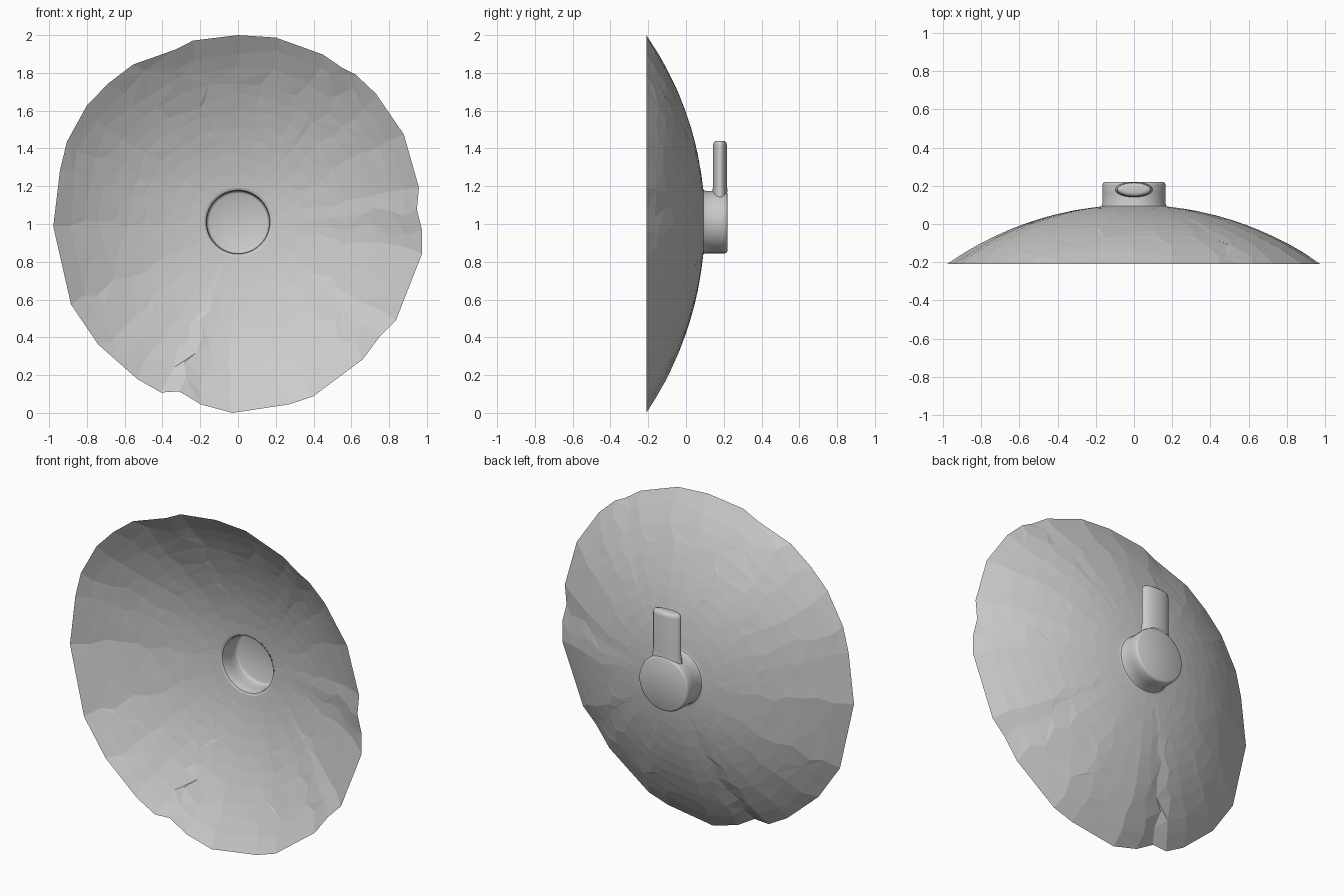
import bpy, bmesh, random
from math import sin, cos, atan2, sqrt, tau, radians

if "Cube" in bpy.data.objects:
    bpy.data.objects.remove(bpy.data.objects["Cube"])

random.seed(4)
CUP_Z, CUP_R = 1.01, 0.165


def loft(name, rings, cap=False, triangles=False, smooth=True):
    """Join equal-length closed rings of points into a surface; cap the last ring if asked."""
    bm = bmesh.new()
    loops = [[bm.verts.new(p) for p in ring] for ring in rings]
    n = len(loops[0])
    for k, (a, b) in enumerate(zip(loops, loops[1:])):
        for i in range(n):
            j = (i + 1) % n
            if not triangles:
                bm.faces.new((a[i], a[j], b[j], b[i]))
            elif (i + k) % 2:
                bm.faces.new((a[i], a[j], b[j]))
                bm.faces.new((a[i], b[j], b[i]))
            else:
                bm.faces.new((a[i], a[j], b[i]))
                bm.faces.new((a[j], b[j], b[i]))
    if cap:
        bm.faces.new(loops[-1])
    bmesh.ops.recalc_face_normals(bm, faces=bm.faces)
    mesh = bpy.data.meshes.new(name)
    bm.to_mesh(mesh)
    bm.free()
    ob = bpy.data.objects.new(name, mesh)
    bpy.context.collection.objects.link(ob)
    if smooth:
        bpy.context.view_layer.objects.active = ob
        ob.select_set(True)
        bpy.ops.object.shade_smooth_by_angle(angle=radians(40))
        ob.select_set(False)
    return ob


# Dish: thin faceted spherical bowl with a ragged rim, open to the front
rim = [(0, 2), (.20, 1.987), (.45, 1.897), (.55, 1.828), (.624, 1.79), (.73, 1.69),
       (.878, 1.474), (.958, 1.193), (.947, 1.077), (.975, .966), (.975, .844),
       (.836, .49), (.751, .405), (.66, .283), (.397, .087), (.27, .045), (-.03, 0),
       (-.196, .045), (-.312, .114), (-.407, .108), (-.53, .177), (-.74, .362),
       (-.884, .574), (-.978, .987), (-.942, 1.288), (-.905, 1.437), (-.80, 1.627),
       (-.688, 1.743), (-.556, 1.844), (-.333, 1.923), (-.238, 1.971)]
# split the long rim edges so that facets stay even in size
outline = []
for (x0, z0), (x1, z1) in zip(rim, rim[1:] + rim[:1]):
    outline.append((x0, z0))
    if (x1 - x0) ** 2 + (z1 - z0) ** 2 > 0.06:
        outline.append(((x0 + x1) / 2, (z0 + z1) / 2))
R, STEPS = 1.72, 10
rings = []
for k in range(STEPS + 1):
    t = k / STEPS
    ring = []
    for x, z in outline:
        a = atan2(z - 1, x)
        s, da = t, 0
        if 0 < k < STEPS:
            s += random.uniform(-.025, .025)
            da = random.uniform(-.04, .04)
        ix, iz = 0.18 * cos(a), CUP_Z - 1 + 0.18 * sin(a)
        px, pz = ix + (x - ix) * s, iz + (z - 1 - iz) * s
        r = 0.18 + (0.985 - 0.18) * s
        y = 0.1 - (R - sqrt(R * R - r * r))
        ring.append((px * cos(da) - pz * sin(da), y, 1 + px * sin(da) + pz * cos(da)))
    rings.append(ring)
loft("dish", rings, triangles=True, smooth=False)

# Hub cup: pocket behind the hole in the dish, closed at the back
profile = [(.182, .088), (.17, .093), (CUP_R, .105), (CUP_R, .16), (CUP_R, .205),
           (.161, .215), (.152, .22)]
loft("hub_cup", [[(r * cos(tau * i / 40), y, CUP_Z + r * sin(tau * i / 40))
                  for i in range(40)] for r, y in profile], cap=True)


# Mounting stem: flattened post standing on the hub's upper wall
def oval(hx, hy, height=None):
    pts = []
    for i in range(32):
        x, y = hx * cos(tau * i / 32), 0.18 + hy * sin(tau * i / 32)
        z = CUP_Z + sqrt(CUP_R ** 2 - x * x) - .002 if height is None else height
        pts.append((x, y, z))
    return pts


loft("mounting_stem", [oval(.098, .04), oval(.09, .037, 1.2), oval(.09, .037, 1.415),
                       oval(.087, .034, 1.43), oval(.078, .026, 1.438),
                       oval(.06, .015, 1.44)], cap=True)
